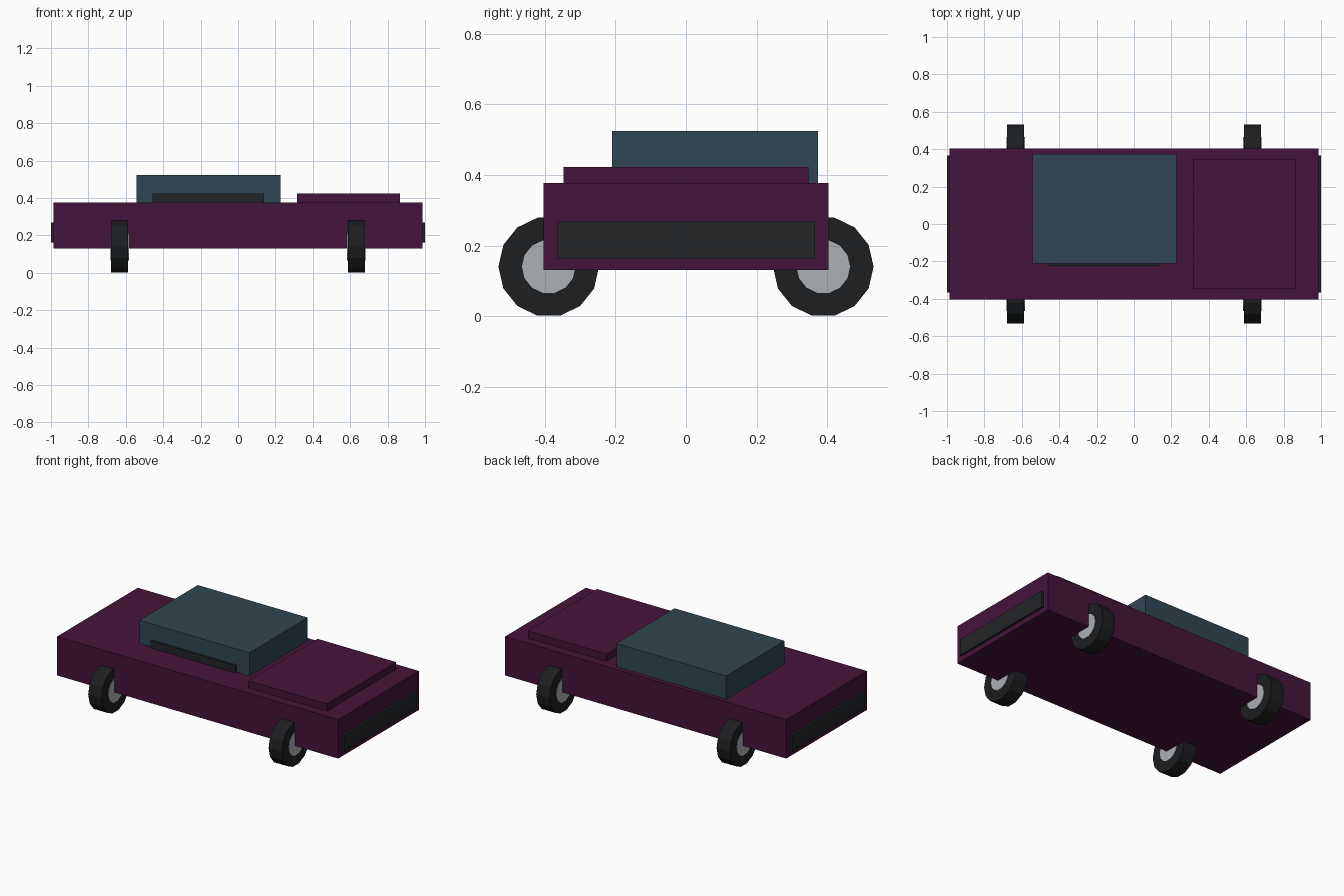
import bpy
import math

if "Cube" in bpy.data.objects:
    bpy.data.objects.remove(bpy.data.objects["Cube"])


def material(name, rgb):
    m = bpy.data.materials.new(name)
    m.diffuse_color = (*rgb, 1)
    m.use_nodes = True
    m.node_tree.nodes["Principled BSDF"].inputs["Base Color"].default_value = m.diffuse_color
    return m


PAINT = material("plum paint", (0.06, 0.007, 0.042))
GLASS = material("dark glass", (0.03, 0.062, 0.085))
RUBBER = material("black rubber", (0.012, 0.013, 0.014))
TRIM = material("dark trim", (0.016, 0.018, 0.02))
METAL = material("hub metal", (0.42, 0.44, 0.46))


def box(name, x, y, z, mat):
    """Box from (min, max) ranges on each axis."""
    bpy.ops.mesh.primitive_cube_add(size=1, location=[sum(r) / 2 for r in (x, y, z)])
    ob = bpy.context.object
    ob.name = name
    ob.scale = [r[1] - r[0] for r in (x, y, z)]
    bpy.ops.object.transform_apply(location=False, rotation=False, scale=True)
    ob.data.materials.append(mat)


def disc(name, radius, width, location, mat):
    """Low-poly cylinder with its axle along x."""
    bpy.ops.mesh.primitive_cylinder_add(vertices=14, radius=radius, depth=width,
                                        location=location, rotation=(0, math.pi / 2, 0))
    ob = bpy.context.object
    ob.name = name
    ob.data.materials.append(mat)


# Body, raised hood and offset cabin
box("body", (-0.986, 0.986), (-0.404, 0.404), (0.13, 0.377), PAINT)
box("hood", (0.315, 0.867), (-0.347, 0.347), (0.36, 0.423), PAINT)
box("cabin", (-0.544, 0.227), (-0.21, 0.374), (0.36, 0.524), GLASS)

# Side trim strip along the foot of the cabin
box("cabin_trim", (-0.456, 0.138), (-0.224, -0.19), (0.36, 0.423), TRIM)

# Bumpers at both ends
for end, s in (("front", 1), ("rear", -1)):
    box(end + "_bumper", sorted((s * 0.96, s * 1.0)), (-0.365, 0.365), (0.162, 0.268), TRIM)

# Wheels with slightly proud hubs
for end, sx in (("front", 1), ("rear", -1)):
    for side, sy in (("left", 1), ("right", -1)):
        pos = (sx * 0.633, sy * 0.389, 0.14)
        disc(f"{end}_{side}_tyre", 0.1425, 0.092, pos, RUBBER)
        disc(f"{end}_{side}_hub", 0.076, 0.098, pos, METAL)
